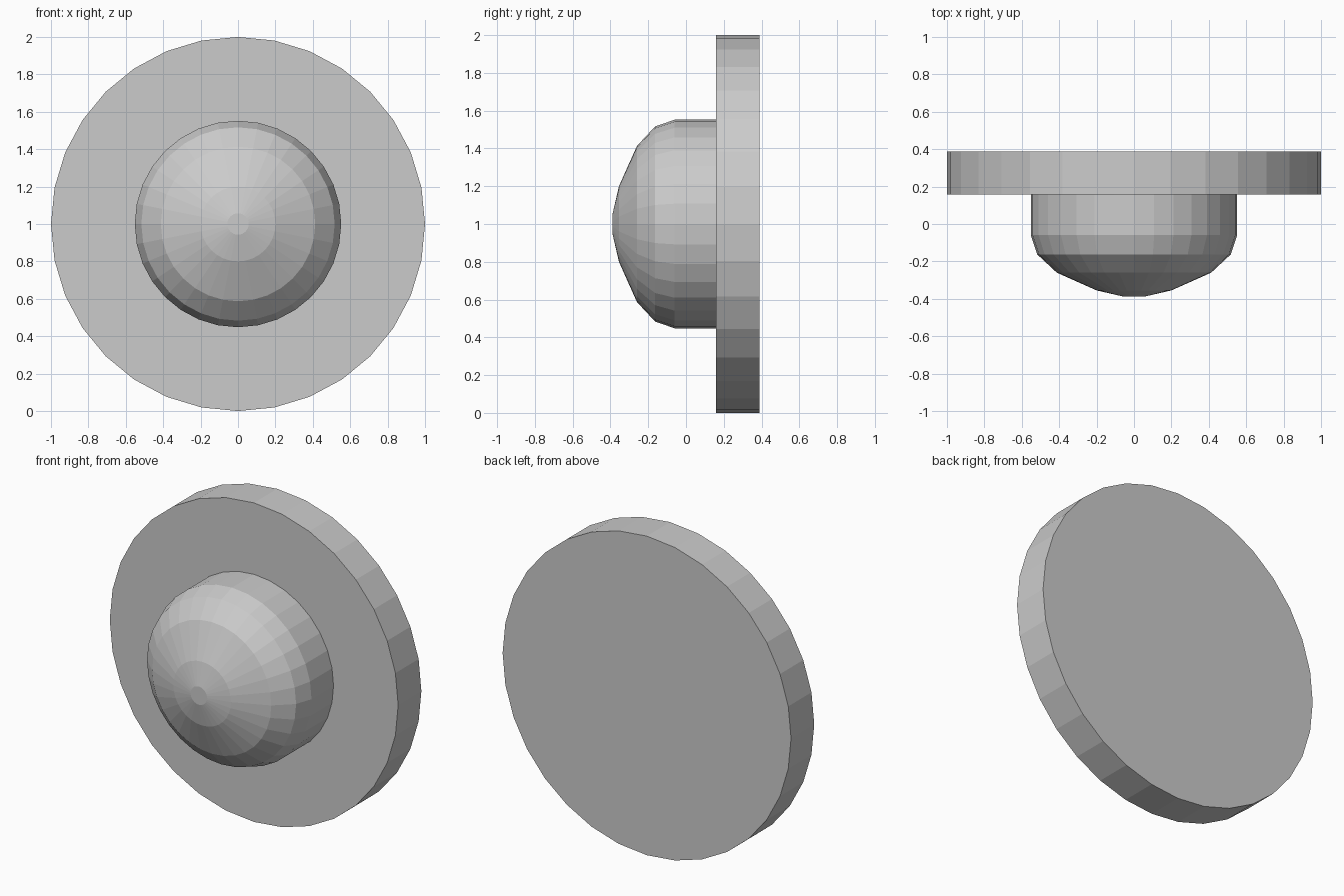
import bpy, bmesh
from math import sin, cos, pi

if "Cube" in bpy.data.objects:
    bpy.data.objects.remove(bpy.data.objects["Cube"])

SIDES = 32
CENTRE_Z = 1.0


def lathe(name, profile):
    """Turn a (radius, y) profile around the y axis and cap both ends."""
    bm = bmesh.new()
    rings = [[bm.verts.new((r * cos(2 * pi * i / SIDES), y,
                            CENTRE_Z + r * sin(2 * pi * i / SIDES)))
              for i in range(SIDES)] for r, y in profile]
    for a, b in zip(rings, rings[1:]):
        for i in range(SIDES):
            j = (i + 1) % SIDES
            bm.faces.new((a[i], a[j], b[j], b[i]))
    bm.faces.new(rings[0])
    bm.faces.new(rings[-1])
    bmesh.ops.recalc_face_normals(bm, faces=bm.faces[:])
    mesh = bpy.data.meshes.new(name)
    bm.to_mesh(mesh)
    bm.free()
    obj = bpy.data.objects.new(name, mesh)
    bpy.context.collection.objects.link(obj)
    return obj


# One turned piece: rounded dome in front, straight collar, wide back plate
lathe("domed_knob_with_back_plate", [
    (0.057, -0.388),   # small flat tip
    (0.20, -0.355),
    (0.413, -0.26),
    (0.517, -0.163),
    (0.552, -0.06),    # start of straight collar
    (0.552, 0.158),    # collar meets the plate
    (1.0, 0.158),      # plate front rim
    (1.0, 0.388),      # plate back rim
])
